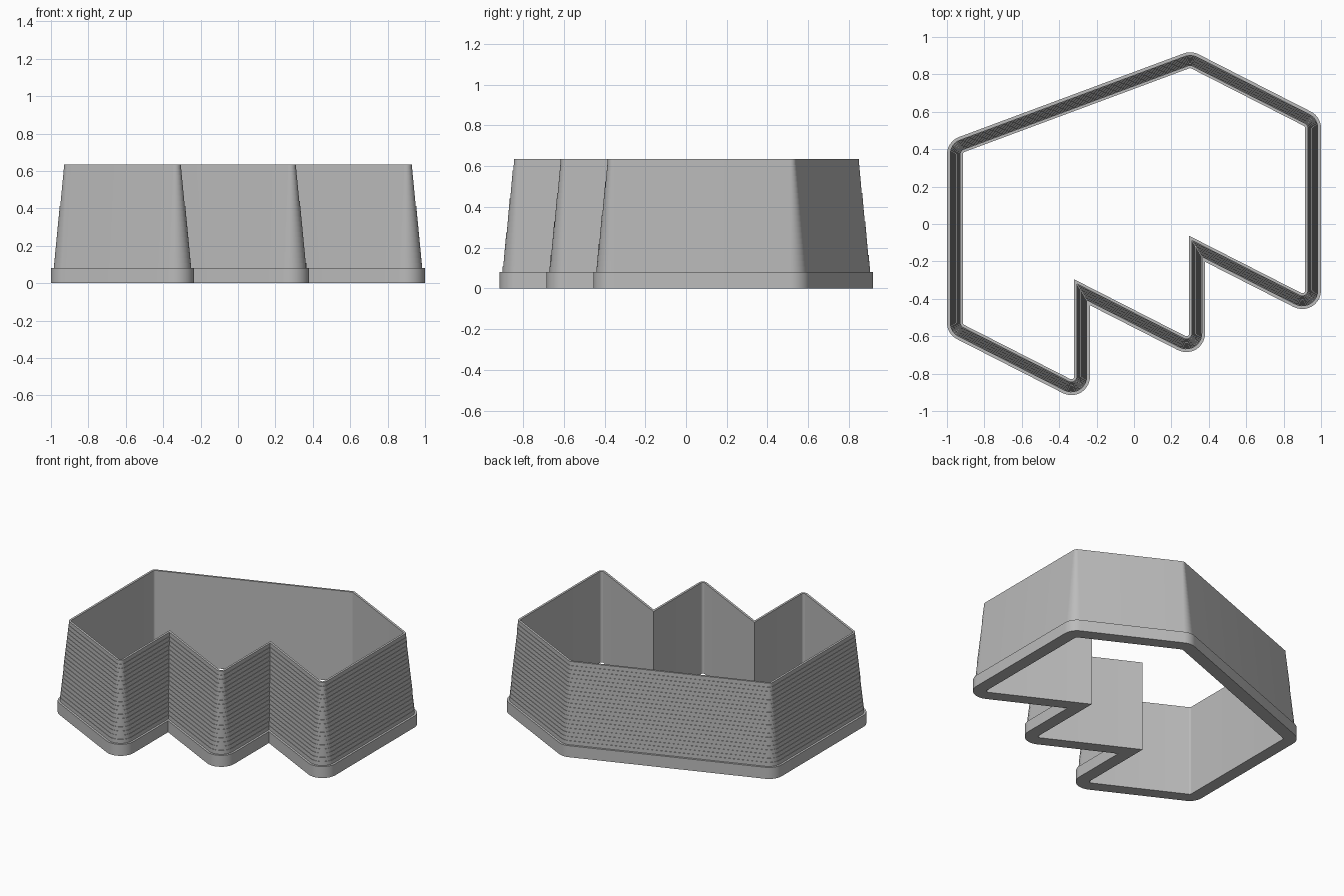
import bpy
import bmesh
import math
from mathutils import Vector

cube = bpy.data.objects.get("Cube")
if cube:
    bpy.data.objects.remove(cube, do_unlink=True)

grey = bpy.data.materials.new("plain_grey")
grey.use_nodes = True
grey.diffuse_color = (0.5, 0.5, 0.5, 1)
grey.node_tree.nodes["Principled BSDF"].inputs["Base Color"].default_value = grey.diffuse_color

# Core outline, counter-clockwise: zigzag front, pointed back
SLOPE, SIDE = 0.51, 0.9
tips = [Vector((-0.335, -0.815)), Vector((0.28, -0.585)), Vector((SIDE, -0.355))]
apex = Vector((0.3, 0.818))
core = [Vector((-SIDE, tips[0].y + SLOPE * (tips[0].x + SIDE)))]
for tip, following in zip(tips, tips[1:]):
    core += [tip, Vector((tip.x, following.y + SLOPE * (following.x - tip.x)))]
core += [tips[-1], Vector((SIDE, apex.y - SLOPE * (SIDE - apex.x))), apex,
         Vector((-SIDE, apex.y - 0.372 * (SIDE + apex.x)))]


def offset_outline(radius, segments=10):
    """Grow the core outline: round outer corners, sharp inner corners."""
    points = []
    for i, corner in enumerate(core):
        before = (corner - core[i - 1]).normalized()
        after = (core[(i + 1) % len(core)] - corner).normalized()
        n1, n2 = Vector((before.y, -before.x)), Vector((after.y, -after.x))
        turn = math.atan2(before.cross(after), before.dot(after))
        if turn < 0:
            points.append(corner + (n1 + n2) * radius / (1 + n1.dot(n2)))
            continue
        start = math.atan2(n1.y, n1.x)
        for k in range(segments + 1):
            a = start + turn * k / segments
            points.append(corner + radius * Vector((math.cos(a), math.sin(a))))
    return points


def sweep(name, profile):
    """Run a profile of (offset, height) points round the outline."""
    bm = bmesh.new()
    rings = [[bm.verts.new((p.x, p.y, z)) for p in offset_outline(r)] for r, z in profile]
    for low, high in zip(rings, rings[1:]):
        for i in range(len(low)):
            j = (i + 1) % len(low)
            bm.faces.new((low[i], low[j], high[j], high[i]))
    mesh = bpy.data.meshes.new(name)
    bm.to_mesh(mesh)
    bm.free()
    mesh.materials.append(grey)
    obj = bpy.data.objects.new(name, mesh)
    bpy.context.collection.objects.link(obj)
    bpy.ops.object.select_all(action='DESELECT')
    obj.select_set(True)
    bpy.context.view_layer.objects.active = obj
    bpy.ops.object.shade_smooth_by_angle(angle=math.radians(30))


INNER, FLANGE, WALL_BASE, WALL_TOP = 0.015, 0.1, 0.085, 0.03
LIP, HEIGHT, STEPS = 0.08, 0.635, 20

# Wide flange at the bottom
sweep("base_flange", [(INNER, LIP), (INNER, 0), (FLANGE, 0), (FLANGE, LIP), (WALL_BASE, LIP)])

# Wall thinning upward in fine steps, straight on the inside
profile = []
for s in range(STEPS):
    r = WALL_BASE + (WALL_TOP - WALL_BASE) * s / (STEPS - 1)
    for level in (s, s + 1):
        profile.append((r, LIP + (HEIGHT - LIP) * level / STEPS))
sweep("stepped_wall", profile + [(INNER, HEIGHT), (INNER, LIP)])
